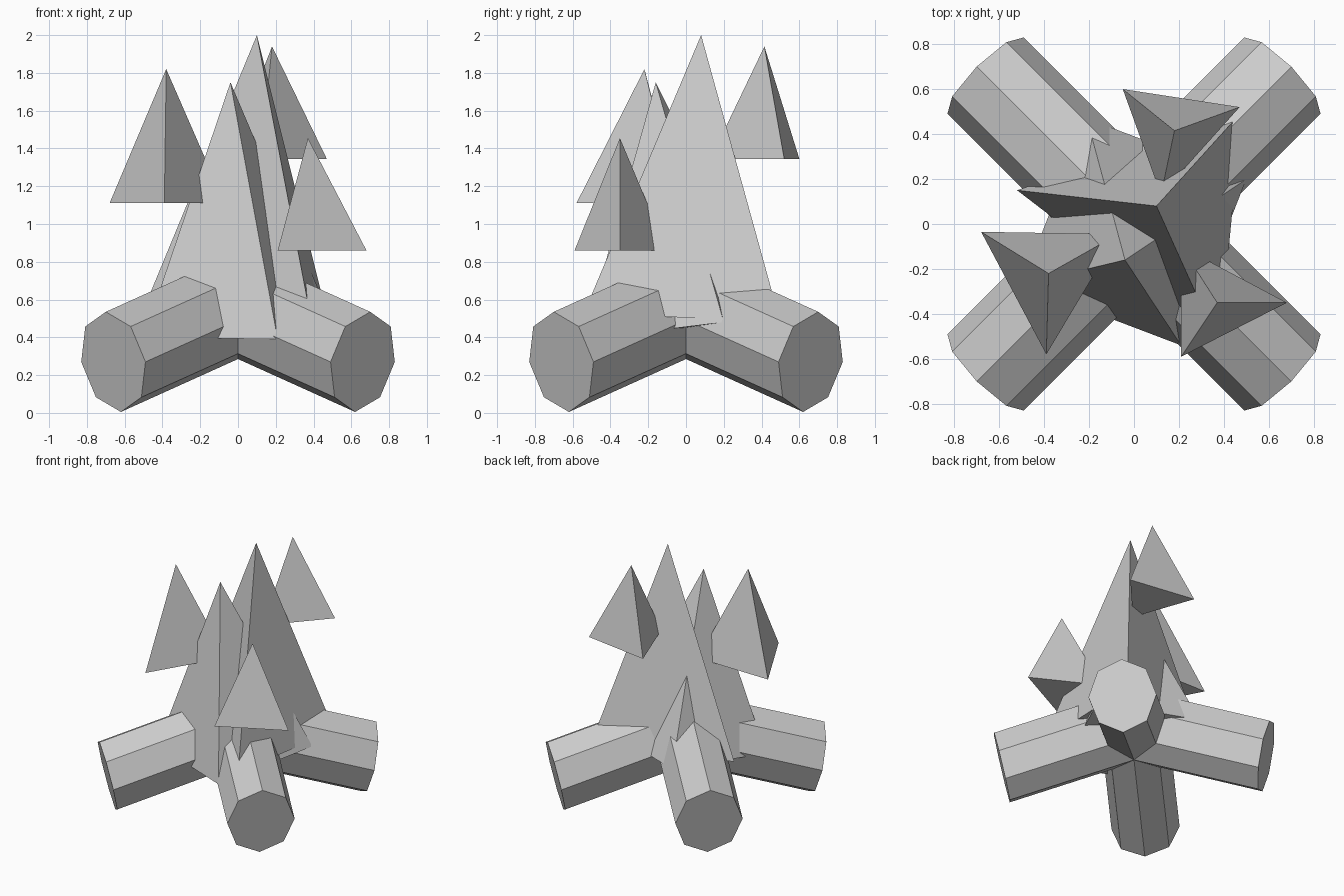
import bpy
from math import cos, sin, pi
from mathutils import Vector

cube = bpy.data.objects.get("Cube")
if cube:
    bpy.data.objects.remove(cube)

grey = bpy.data.materials.new("plain_grey")
grey.use_nodes = True
colour = (0.6, 0.6, 0.6, 1)
grey.diffuse_color = colour
grey.node_tree.nodes["Principled BSDF"].inputs["Base Color"].default_value = colour


def add_mesh(name, verts, faces):
    mesh = bpy.data.meshes.new(name)
    mesh.from_pydata(verts, [], faces)
    mesh.materials.append(grey)
    bpy.context.collection.objects.link(bpy.data.objects.new(name, mesh))


def pyramid(name, apex, base):
    """Flat-sided spike; base corners run anticlockwise from above."""
    n = len(base)
    sides = [(i, (i + 1) % n, n) for i in range(n)]
    add_mesh(name, list(base) + [apex], sides + [tuple(reversed(range(n)))])


def leg(name, sx, sy):
    """Octagonal log sloping down and out from the middle."""
    foot = Vector((0.66 * sx, 0.66 * sy, 0.27))
    up = Vector((0.04 * sx, 0.04 * sy, 0.265))
    side = Vector((-0.17 * sy, 0.17 * sx, 0))
    run = Vector((-0.66 * sx, -0.66 * sy, 0.298))
    n = 8
    outer = [foot + side * cos(2 * pi * i / n) + up * sin(2 * pi * i / n) for i in range(n)]
    verts = outer + [p + run for p in outer]
    faces = [(i, i + n, (i + 1) % n + n, (i + 1) % n) for i in range(n)]
    faces += [tuple(range(n)), tuple(reversed(range(n, 2 * n)))]
    add_mesh(name, verts, faces)


# Four splayed legs
for sx, side_name in ((1, "left"), (-1, "right")):
    for sy, end_name in ((-1, "front"), (1, "back")):
        leg(f"{end_name}_{side_name}_leg", sx, sy)

# Two leaning spikes in the middle: three-sided and four-sided
pyramid("tall_spike", (0.1, 0.08, 2.0),
        [(-0.52, 0.15, 0.5), (0.38, -0.54, 0.53), (0.48, 0.5, 0.48)])
pyramid("square_spike", (-0.04, -0.16, 1.75),
        [(-0.5, -0.27, 0.4), (0.21, -0.54, 0.39), (0.5, 0.2, 0.48), (-0.21, 0.47, 0.48)])

# Three level three-sided spikes around them
pyramid("back_spike", (0.18, 0.415, 1.94),
        [(x, y, 1.345) for x, y in ((-0.05, 0.6), (0.12, 0.13), (0.47, 0.52))])
pyramid("right_spike", (-0.38, -0.22, 1.82),
        [(x, y, 1.11) for x, y in ((-0.68, -0.035), (-0.39, -0.58), (-0.07, -0.045))])
pyramid("left_spike", (0.37, -0.35, 1.455),
        [(x, y, 0.86) for x, y in ((0.21, -0.59), (0.68, -0.35), (0.21, -0.1))])
